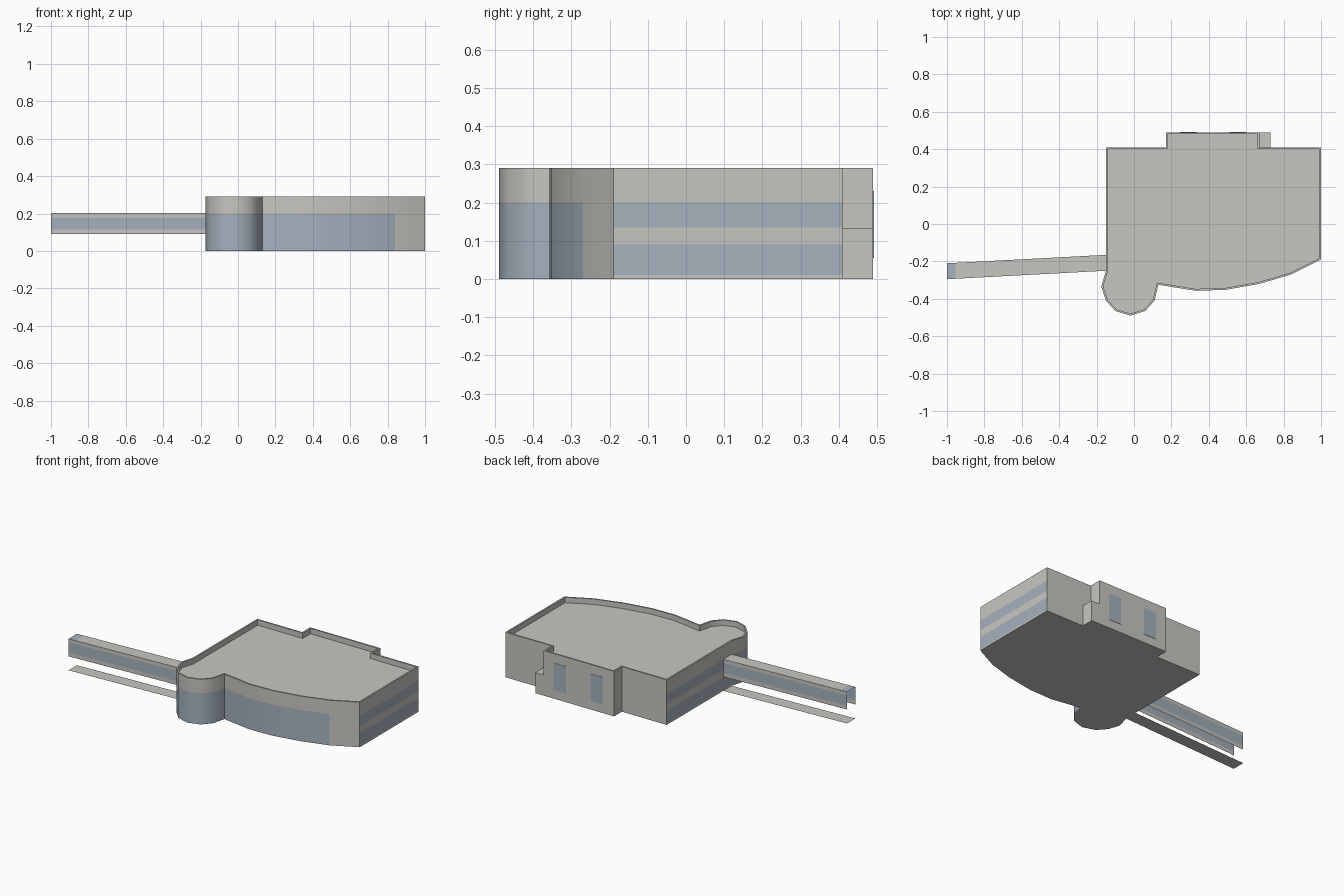
import bpy, bmesh, math
from mathutils import Vector

cube = bpy.data.objects.get("Cube")
if cube:
    bpy.data.objects.remove(cube, do_unlink=True)


def material(name, rgb):
    m = bpy.data.materials.new(name)
    m.use_nodes = True
    m.diffuse_color = (*rgb, 1)
    m.node_tree.nodes["Principled BSDF"].inputs["Base Color"].default_value = (*rgb, 1)
    return m


STONE = material("pale stone", (0.578, 0.565, 0.527))
GLASS = material("blue glass", (0.381, 0.445, 0.515))


def finish(name, bm, smooth=False):
    mesh = bpy.data.meshes.new(name)
    bm.to_mesh(mesh)
    bm.free()
    mesh.materials.append(STONE)
    mesh.materials.append(GLASS)
    ob = bpy.data.objects.new(name, mesh)
    bpy.context.collection.objects.link(ob)
    if smooth:
        bpy.ops.object.select_all(action='DESELECT')
        ob.select_set(True)
        bpy.context.view_layer.objects.active = ob
        bpy.ops.object.shade_smooth_by_angle(angle=math.radians(38))
    return ob


def box(name, lo, hi, glass=False):
    bm = bmesh.new()
    bmesh.ops.create_cube(bm, size=1)
    for v in bm.verts:
        v.co = [l + (c + 0.5) * (h - l) for c, l, h in zip(v.co, lo, hi)]
    for f in bm.faces:
        f.material_index = int(glass)
    return finish(name, bm)


def inset(points, d):
    """Offset a counter-clockwise outline inwards with mitred corners."""
    out = []
    for i, p in enumerate(points):
        a = (p - points[i - 1]).normalized()
        b = (points[(i + 1) % len(points)] - p).normalized()
        n1, n2 = Vector((-a.y, a.x)), Vector((-b.y, b.x))
        out.append(p + (n1 + n2) * d / (1 + n1.dot(n2)))
    return out


# Main building: plan outline with rear bay, round corner tower and bowed front
outline = [Vector(p) for p in (
    (1, -.19), (1, .41), (.67, .41), (.67, .49), (.17, .49), (.17, .41),
    (-.15, .41), (-.15, -.25), (-.175, -.335), (-.15, -.41), (-.1, -.465),
    (-.02, -.49), (.06, -.465), (.11, -.41), (.13, -.325), (.33, -.357),
    (.49, -.352), (.67, -.32), (.84, -.27))]
inner = inset(outline, 0.01)
levels = (0, .01, .09, .135, .2, .29)
ROOF = 0.255

bm = bmesh.new()
rows = [[bm.verts.new((*p, z)) for p in outline] for z in levels]
rows += [[bm.verts.new((*p, z)) for p in inner] for z in (levels[-1], ROOF)]
count = len(outline)
for k in range(len(rows) - 1):
    for i in range(count):
        j = (i + 1) % count
        f = bm.faces.new((rows[k][i], rows[k][j], rows[k + 1][j], rows[k + 1][i]))
        mid = (outline[i] + outline[j]) / 2
        side_wall = abs(outline[i].x - outline[j].x) < .001 and mid.y < .4
        curved_front = mid.y < -.25 and mid.x < .84
        if (side_wall and k in (1, 3)) or (curved_front and k < 4):
            f.material_index = 1
bm.faces.new(rows[0][::-1])
bm.faces.new(rows[-1])
finish("main_building", bm, smooth=True)

# Low step beside the rear bay and the bay's two windows
box("rear_step", (.67, .41, 0), (.73, .49, .133))
for side, x in (("left", .51), ("right", .247)):
    box("rear_window_" + side, (x, .488, .055), (x + .09, .492, .23), glass=True)

# Raised walkway: open-ended and open below, with a glazed strip on each side
START, END = -1.0, -.15


def edge(x, back):
    y = -.295 + (x - START) / (END - START) * .045
    return y + (.085 if back else 0)


bm = bmesh.new()


def panel(corners, glass=False):
    f = bm.faces.new([bm.verts.new(c) for c in corners])
    f.material_index = int(glass)


bands = (.09, .115, .18, .203)
for back in (False, True):
    for k in range(3):
        z0, z1 = bands[k], bands[k + 1]
        quad = [(START, edge(START, back), z0), (END, edge(END, back), z0),
                (END, edge(END, back), z1), (START, edge(START, back), z1)]
        panel(quad[::-1] if back else quad, k == 1)
for x0, x1, glass in ((START, -.955, True), (-.955, END, False)):
    panel([(x0, edge(x0, False), bands[-1]), (x1, edge(x1, False), bands[-1]),
           (x1, edge(x1, True), bands[-1]), (x0, edge(x0, True), bands[-1])], glass)
bmesh.ops.remove_doubles(bm, verts=bm.verts, dist=.0001)
finish("raised_walkway", bm)

# Paving strip on the ground under the walkway
bm = bmesh.new()
panel([(x, edge(x, back), 0) for x, back in
       ((START, False), (END, False), (END, True), (START, True))])
finish("ground_path", bm)
